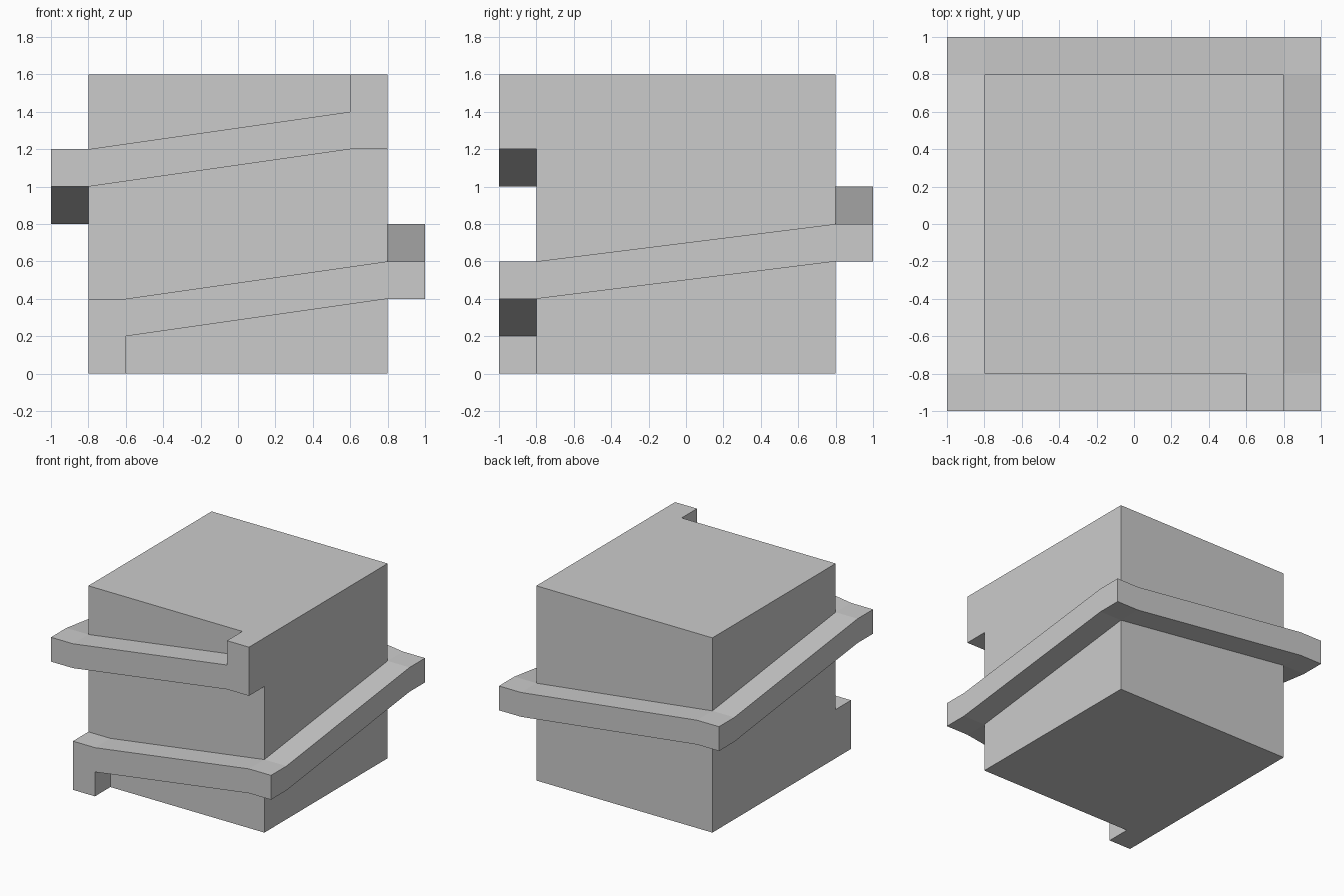
import bpy
import bmesh

if "Cube" in bpy.data.objects:
    bpy.data.objects.remove(bpy.data.objects["Cube"])

IN, OUT, T = 0.8, 1.0, 0.2   # core half-width, rail half-width, rail thickness


def make_object(name, bm):
    mesh = bpy.data.meshes.new(name)
    bm.to_mesh(mesh)
    bm.free()
    obj = bpy.data.objects.new(name, mesh)
    bpy.context.collection.objects.link(obj)
    return obj


def turn(p, quarter):
    x, y = p
    for _ in range(quarter % 4):
        x, y = -y, x
    return x, y


# Core block
bm = bmesh.new()
bmesh.ops.create_cube(bm, size=2 * IN)
bmesh.ops.translate(bm, verts=bm.verts, vec=(0, 0, IN))
make_object("core_block", bm)

# Spiral rail stations: inner point, outer point, bottom z, top z
stations = []


def front(x, z0, z1):
    stations.append(((x, -IN), (x, -OUT), z0, z1))


# Lower end post and start of the ramp
front(-0.8, 0.0, 0.4)
front(-0.6, 0.0, 0.4)
front(-0.6, 0.2, 0.4)

# Four level square corners, each one rail thickness higher
for k in range(4):
    z = 0.4 + T * k
    for outer in ((IN, -OUT), (OUT, -OUT), (OUT, -IN)):
        stations.append((turn((IN, -IN), k), turn(outer, k), z, z + T))

# End of the ramp and upper end post
front(0.6, 1.2, 1.4)
front(0.6, 1.2, 1.6)
front(0.8, 1.2, 1.6)

# Skin the stations into a closed rail
bm = bmesh.new()
rings = [[bm.verts.new((*p, z)) for p, z in ((i, z0), (o, z0), (o, z1), (i, z1))]
         for i, o, z0, z1 in stations]
for a, b in zip(rings, rings[1:]):
    for j in range(4):
        n = (j + 1) % 4
        bm.faces.new((a[j], b[j], b[n], a[n]))
bm.faces.new(rings[0])
bm.faces.new(rings[-1][::-1])

# Merge shared corners, drop empty faces and join flat ones
bmesh.ops.remove_doubles(bm, verts=bm.verts, dist=1e-4)
empty = [f for f in bm.faces if f.calc_area() < 1e-6]
bmesh.ops.delete(bm, geom=empty, context='FACES')
bmesh.ops.dissolve_limit(bm, angle_limit=0.01, verts=bm.verts, edges=bm.edges)
make_object("spiral_rail", bm)
